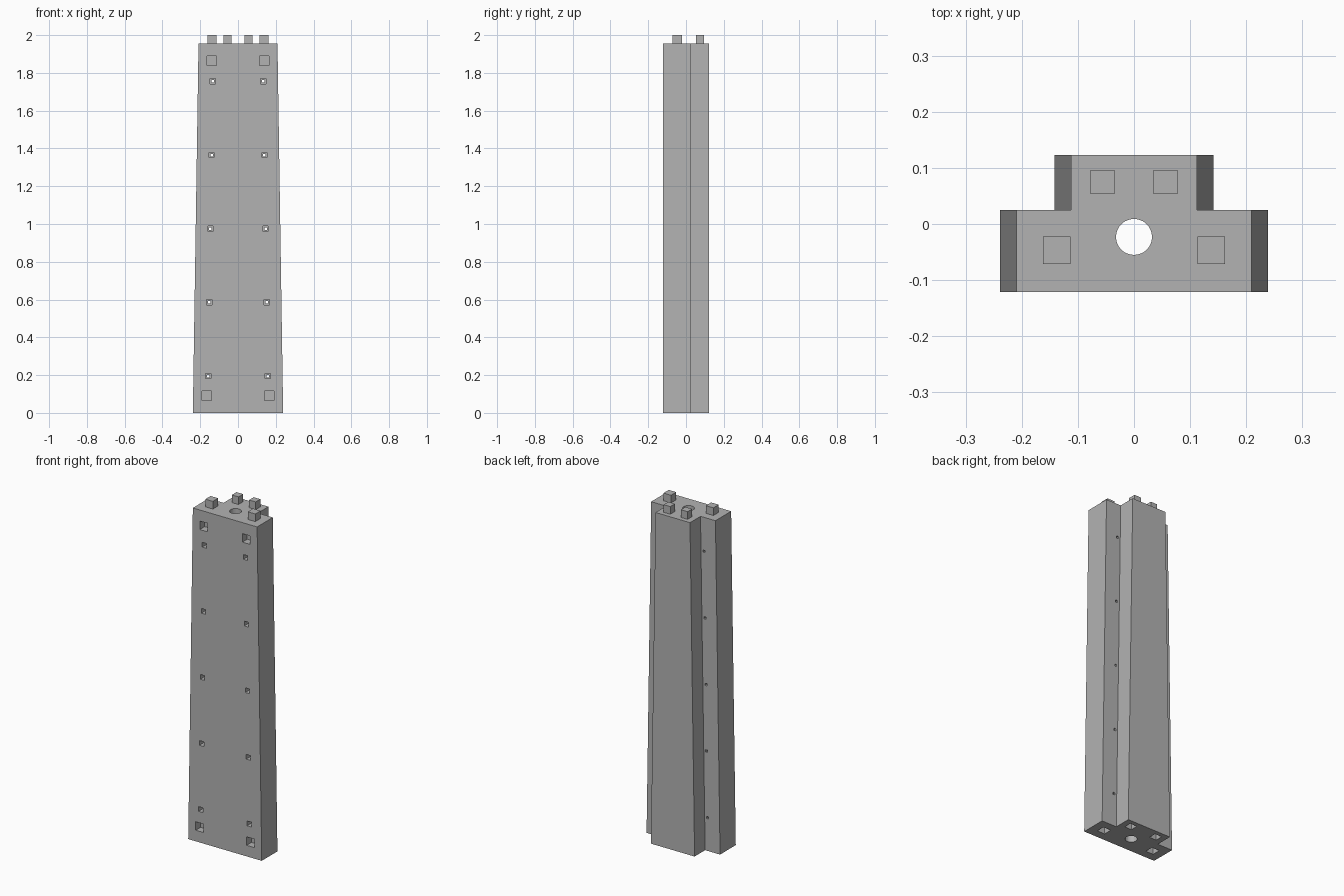
import bpy, bmesh
from mathutils import Matrix

cube = bpy.data.objects.get("Cube")
if cube:
    bpy.data.objects.remove(cube, do_unlink=True)

BODY_H = 1.955
TAPER = 0.03          # half-width lost from bottom to top
FRONT, SHOULDER, BACK = -0.121, 0.025, 0.123

grey = bpy.data.materials.new("concrete_grey")
grey.use_nodes = True
color = (0.45, 0.45, 0.45, 1)
grey.diffuse_color = color
grey.node_tree.nodes["Principled BSDF"].inputs["Base Color"].default_value = color


def make_object(name, bm):
    bmesh.ops.recalc_face_normals(bm, faces=bm.faces[:])
    mesh = bpy.data.meshes.new(name)
    bm.to_mesh(mesh)
    bm.free()
    mesh.materials.append(grey)
    obj = bpy.data.objects.new(name, mesh)
    bpy.context.scene.collection.objects.link(obj)
    return obj


def add_box(bm, center, size):
    matrix = Matrix.Translation(center) @ Matrix.Diagonal((*size, 1))
    bmesh.ops.create_cube(bm, size=1, matrix=matrix)


def inset_x(x, z):
    """Slide an x position inward with the taper."""
    return x - TAPER * z / BODY_H


def t_ring(bm, z):
    """T-shaped outline of the column at height z."""
    wide, narrow = inset_x(0.239, z), inset_x(0.142, z)
    half = [(wide, FRONT), (wide, SHOULDER), (narrow, SHOULDER), (narrow, BACK)]
    outline = half + [(-x, y) for x, y in reversed(half)]
    return [bm.verts.new((x, y, z)) for x, y in outline]


# Tapered column
bm = bmesh.new()
low, high = t_ring(bm, 0), t_ring(bm, BODY_H)
bm.faces.new(low)
bm.faces.new(high)
for i in range(len(low)):
    j = (i + 1) % len(low)
    bm.faces.new((low[i], low[j], high[j], high[i]))
column = make_object("column_body", bm)

# Wide pockets: bottom sockets, front lifting pockets, bolt recesses
pockets = bmesh.new()
bolts = bmesh.new()
bolt_heights = [0.195, 0.585, 0.975, 1.365, 1.755]
for side in (-1, 1):
    add_box(pockets, (side * 0.166, -0.047, 0), (0.05, 0.05, 0.1))
    add_box(pockets, (side * 0.085, 0.075, 0), (0.045, 0.045, 0.1))
    for z in (0.09, 1.865):
        add_box(pockets, (side * inset_x(0.167, z), FRONT, z), (0.05, 0.09, 0.05))
    for z in bolt_heights:
        x = side * inset_x(0.161, z)
        add_box(pockets, (x, FRONT, z), (0.028, 0.08, 0.028))
        add_box(bolts, (x, 0, z), (0.013, 0.4, 0.013))

# Central duct through the full height
duct = bmesh.new()
bmesh.ops.create_cone(duct, cap_ends=True, segments=48, radius1=0.032, radius2=0.032,
                      depth=3, matrix=Matrix.Translation((0, -0.023, 1)))

cutters = [make_object("pocket_cutter", pockets),
           make_object("bolt_cutter", bolts),
           make_object("duct_cutter", duct)]
for cutter in cutters:
    cutter.hide_render = True
    mod = column.modifiers.new(cutter.name, "BOOLEAN")
    mod.operation = "DIFFERENCE"
    mod.solver = "EXACT"
    mod.object = cutter

# Bake the cuts, then drop the cutters
graph = bpy.context.evaluated_depsgraph_get()
baked = bpy.data.meshes.new_from_object(column.evaluated_get(graph))
column.modifiers.clear()
column.data = baked
for cutter in cutters:
    bpy.data.objects.remove(cutter, do_unlink=True)

# Alignment pegs on top
for label, side in (("right", -1), ("left", 1)):
    for row, x, y, size in (("front", 0.138, -0.047, 0.049), ("back", 0.056, 0.075, 0.043)):
        bm = bmesh.new()
        add_box(bm, (side * x, y, (BODY_H + 2) / 2), (size, size, 2 - BODY_H))
        make_object(f"{row}_{label}_peg", bm)
